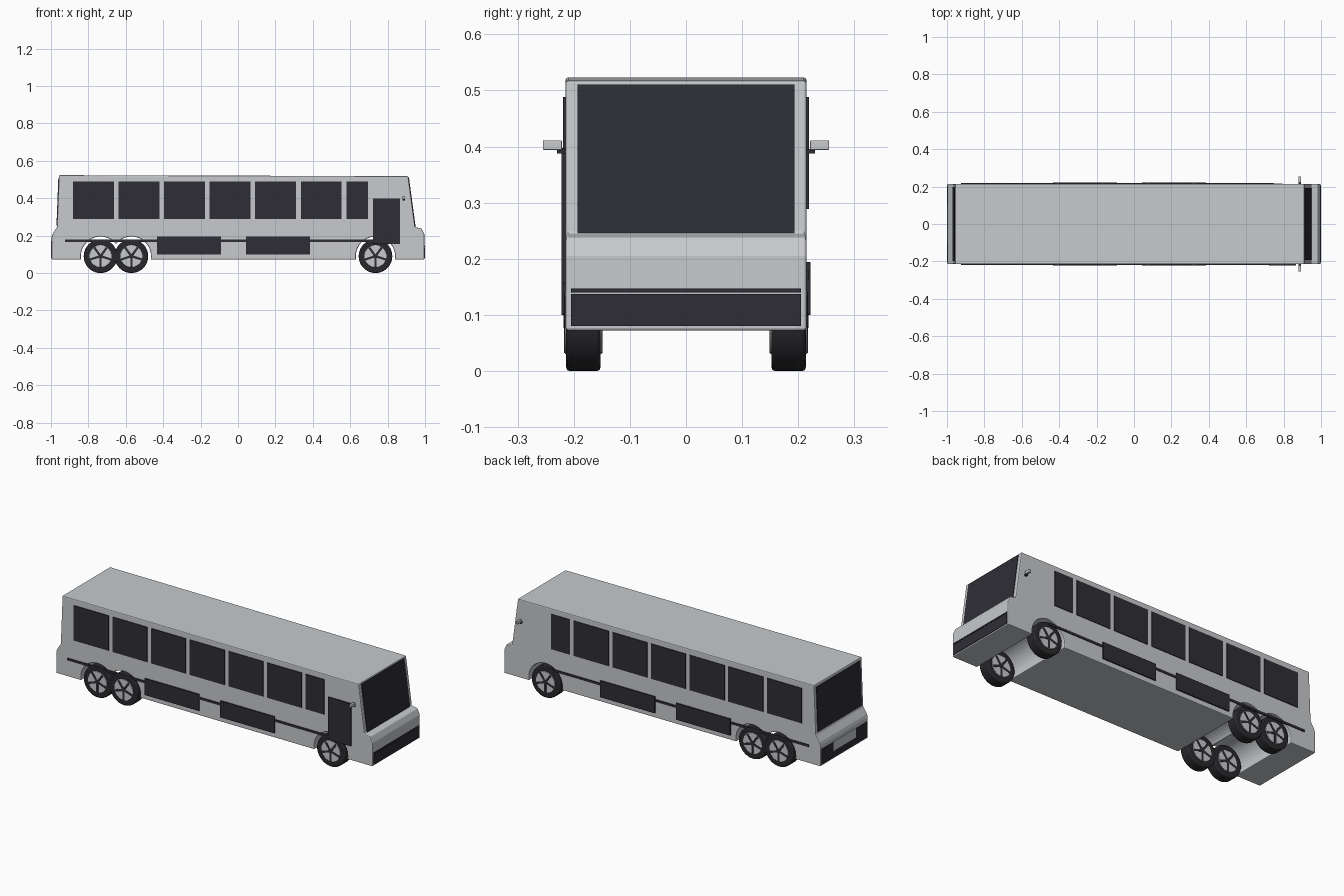
import bpy, bmesh, math
from mathutils import Matrix

if "Cube" in bpy.data.objects:
    bpy.data.objects.remove(bpy.data.objects["Cube"], do_unlink=True)


def material(name, rgb):
    m = bpy.data.materials.new(name)
    m.use_nodes = True
    m.diffuse_color = (*rgb, 1)
    bsdf = m.node_tree.nodes["Principled BSDF"]
    bsdf.inputs["Base Color"].default_value = (*rgb, 1)
    bsdf.inputs["Roughness"].default_value = 0.6
    return m


SILVER = material("silver paint", (0.57, 0.59, 0.61))
DARK = material("dark glass and trim", (0.027, 0.027, 0.036))
RUBBER = material("tyre rubber", (0.022, 0.022, 0.026))


def finish(name, bm, mat, bevel=0):
    bmesh.ops.recalc_face_normals(bm, faces=bm.faces)
    mesh = bpy.data.meshes.new(name)
    bm.to_mesh(mesh)
    bm.free()
    mesh.materials.append(mat)
    ob = bpy.data.objects.new(name, mesh)
    bpy.context.collection.objects.link(ob)
    if bevel:
        mod = ob.modifiers.new("soft edges", "BEVEL")
        mod.width, mod.segments, mod.limit_method = bevel, 2, "ANGLE"
    return ob


def prism(name, profile, y0, y1, mat, bevel=0):
    """Extrude an (x, z) outline across the width."""
    bm = bmesh.new()
    face = bm.faces.new([bm.verts.new((x, y0, z)) for x, z in profile])
    out = bmesh.ops.extrude_face_region(bm, geom=[face])
    moved = [v for v in out["geom"] if isinstance(v, bmesh.types.BMVert)]
    bmesh.ops.translate(bm, verts=moved, vec=(0, y1 - y0, 0))
    return finish(name, bm, mat, bevel)


def box(name, x, y, z, mat, bevel=0):
    return prism(name, [(x[0], z[0]), (x[1], z[0]), (x[1], z[1]), (x[0], z[1])],
                 y[0], y[1], mat, bevel)


def smooth(ob):
    bpy.ops.object.select_all(action="DESELECT")
    ob.select_set(True)
    bpy.context.view_layer.objects.active = ob
    bpy.ops.object.shade_smooth_by_angle(angle=math.radians(35))


WHEEL_R, WELL_R, FLOOR, HALF = 0.09, 0.105, 0.072, 0.215
AXLES = [-0.735, -0.57, 0.735]


def arch(cx, limit_low=-9, limit_high=9):
    """Wheel opening outline, from left to right, clipped in x."""
    pts = []
    for i in range(25):
        a = math.radians(190 - 200 * i / 24)
        x, z = cx + WELL_R * math.cos(a), WHEEL_R + WELL_R * math.sin(a)
        if limit_low < x < limit_high and z > FLOOR:
            pts.append((x, z))
    half = math.sqrt(WELL_R ** 2 - (WHEEL_R - FLOOR) ** 2)
    ends = [(cx - half, FLOOR), (cx + half, FLOOR)]
    return ([ends[0]] if limit_low < -1 else []) + pts + ([ends[1]] if limit_high > 1 else [])


# Body shell with wheel openings running across the floor
mid = (AXLES[0] + AXLES[1]) / 2
cusp = (mid, WHEEL_R + math.sqrt(WELL_R ** 2 - (mid - AXLES[0]) ** 2))
outline = [(-0.997, FLOOR)]
outline += arch(AXLES[0], limit_high=mid - 0.004) + [cusp]
outline += arch(AXLES[1], limit_low=mid + 0.004) + arch(AXLES[2])
outline += [(0.997, FLOOR), (0.997, 0.205), (0.982, 0.238), (0.947, 0.245), (0.91, 0.518),
            (-0.957, 0.523), (-0.968, 0.245), (-0.992, 0.207), (-0.997, 0.19)]
prism("body", outline, -HALF, HALF, SILVER, 0.005)


# Glass plates lying on the sloping ends
def end_glass(name, low, high, z0, z1, half, outward):
    def at(z):
        return low[0] + (high[0] - low[0]) * (z - low[1]) / (high[1] - low[1])
    a, b = at(z0), at(z1)
    prism(name, [(a - outward, z0), (a + outward, z0), (b + outward, z1), (b - outward, z1)],
          -half, half, DARK)


end_glass("windscreen", (0.947, 0.245), (0.91, 0.518), 0.246, 0.511, 0.193, 0.003)
end_glass("rear_window", (-0.968, 0.245), (-0.957, 0.523), 0.255, 0.508, 0.198, -0.003)

# Bumpers and rear plate
box("front_bumper", (0.992, 1.0), (-0.205, 0.205), (0.08, 0.137), DARK)
box("front_bumper_strip", (0.992, 1.0), (-0.205, 0.205), (0.14, 0.147), DARK)
box("rear_bumper", (-0.999, -0.992), (-0.205, 0.205), (0.08, 0.168), DARK)
box("rear_plate", (-1.0, -0.994), (-0.1, 0.1), (0.118, 0.17), SILVER)

for side, label in ((-1, "right"), (1, "left")):
    def across(a, b):
        return sorted((side * a, side * b))

    # Side windows: six full bays and a short one at the front
    for i in range(7):
        x = -0.882 + 0.2435 * i
        width = 0.219 if i < 6 else 0.117
        box(f"{label}_window_{i + 1}", (x, x + width), across(0.212, 0.219),
            (0.289, 0.488), DARK)

    # Trim strip and luggage hatches
    box(f"{label}_trim_strip", (-0.925, 0.735), across(0.213, 0.219), (0.165, 0.178), DARK)
    for i, x in enumerate((-0.433, 0.043)):
        box(f"{label}_hatch_{i + 1}", (x, x + 0.342), across(0.213, 0.222),
            (0.1, 0.194), DARK)

    # Door mirror on a short arm
    box(f"{label}_mirror_arm", (0.88, 0.892), across(0.21, 0.23), (0.388, 0.396), DARK)
    box(f"{label}_mirror", (0.88, 0.894), across(0.221, 0.255), (0.394, 0.411), SILVER, 0.002)

# Entry door on the right side
box("entry_door", (0.722, 0.866), (-0.222, -0.213), (0.155, 0.397), DARK)


def cylinder(name, x, y, radius, depth, mat, bevel=0):
    bm = bmesh.new()
    bmesh.ops.create_cone(bm, cap_ends=True, segments=40, radius1=radius, radius2=radius,
                          depth=depth)
    bm.transform(Matrix.Translation((x, y, WHEEL_R)) @ Matrix.Rotation(math.pi / 2, 4, "X"))
    ob = finish(name, bm, mat, bevel)
    smooth(ob)
    return ob


def spokes(name, x, y, depth):
    """Five dark grooves and a hub drawn across the rim."""
    bm = bmesh.new()
    for i in range(5):
        turn = Matrix.Rotation(math.radians(90 + 72 * i), 4, "Y")
        place = Matrix.Translation((x, y, WHEEL_R)) @ turn @ Matrix.Translation((0.03, 0, 0))
        bmesh.ops.create_cube(bm, size=1, matrix=place @ Matrix.Diagonal((0.056, depth, 0.012, 1)))
    return finish(name, bm, DARK)


# Wheels: tyre, rim and spoke pattern showing on both faces
for n, x in enumerate(AXLES):
    for side, label in ((-1, "right"), (1, "left")):
        y = side * 0.183
        tag = f"{label}_wheel_{n + 1}"
        cylinder(f"{tag}_tyre", x, y, WHEEL_R, 0.061, RUBBER, 0.006)
        cylinder(f"{tag}_rim", x, y, 0.06, 0.066, SILVER, 0.002)
        cylinder(f"{tag}_hub", x, y, 0.013, 0.07, DARK)
        spokes(f"{tag}_spokes", x, y, 0.069)
